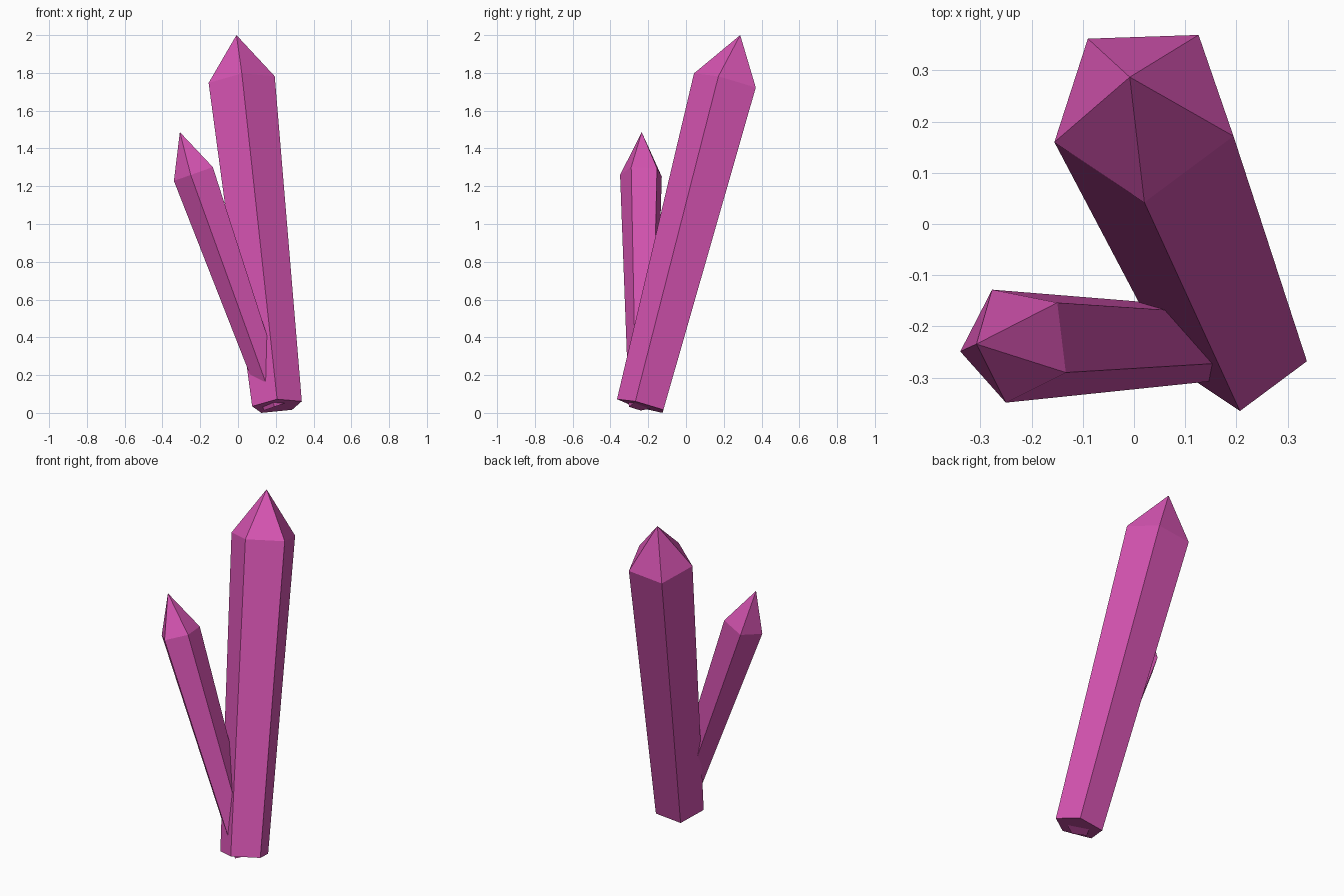
import bpy
import math
from mathutils import Vector

if "Cube" in bpy.data.objects:
    bpy.data.objects.remove(bpy.data.objects["Cube"])

mat = bpy.data.materials.new("pink_crystal")
mat.diffuse_color = (0.68, 0.09, 0.45, 1)
mat.use_nodes = True
mat.node_tree.nodes["Principled BSDF"].inputs["Base Color"].default_value = mat.diffuse_color


def crystal(name, base, shoulder, r_base, r_shoulder, tip_height, facing):
    """Five-sided tapered shaft with a pyramid tip; facing aims one edge."""
    base, shoulder = Vector(base), Vector(shoulder)
    axis = (shoulder - base).normalized()
    u = Vector(facing)
    u = (u - axis * u.dot(axis)).normalized()
    v = axis.cross(u)
    n = 5
    verts = []
    for centre, r in ((base, r_base), (shoulder, r_shoulder)):
        for i in range(n):
            a = 2 * math.pi * i / n
            verts.append(centre + r * (math.cos(a) * u + math.sin(a) * v))
    verts.append(shoulder + axis * tip_height)
    faces = [tuple(reversed(range(n)))]
    for i in range(n):
        j = (i + 1) % n
        faces.append((i, j, n + j, n + i))
        faces.append((n + i, n + j, 2 * n))
    mesh = bpy.data.meshes.new(name)
    mesh.from_pydata(verts, [], faces)
    mesh.materials.append(mat)
    obj = bpy.data.objects.new(name, mesh)
    bpy.context.collection.objects.link(obj)


# Both crystals grow from the same root point
root = (0.206, -0.231, 0.037)
crystal("large_crystal", root, (0.019, 0.221, 1.75),
        0.139, 0.185, 0.26, (0.001, -0.179, 0.05))
crystal("small_crystal", root, (-0.23, -0.234, 1.267),
        0.073, 0.117, 0.233, (0.097, -0.056, 0.033))
